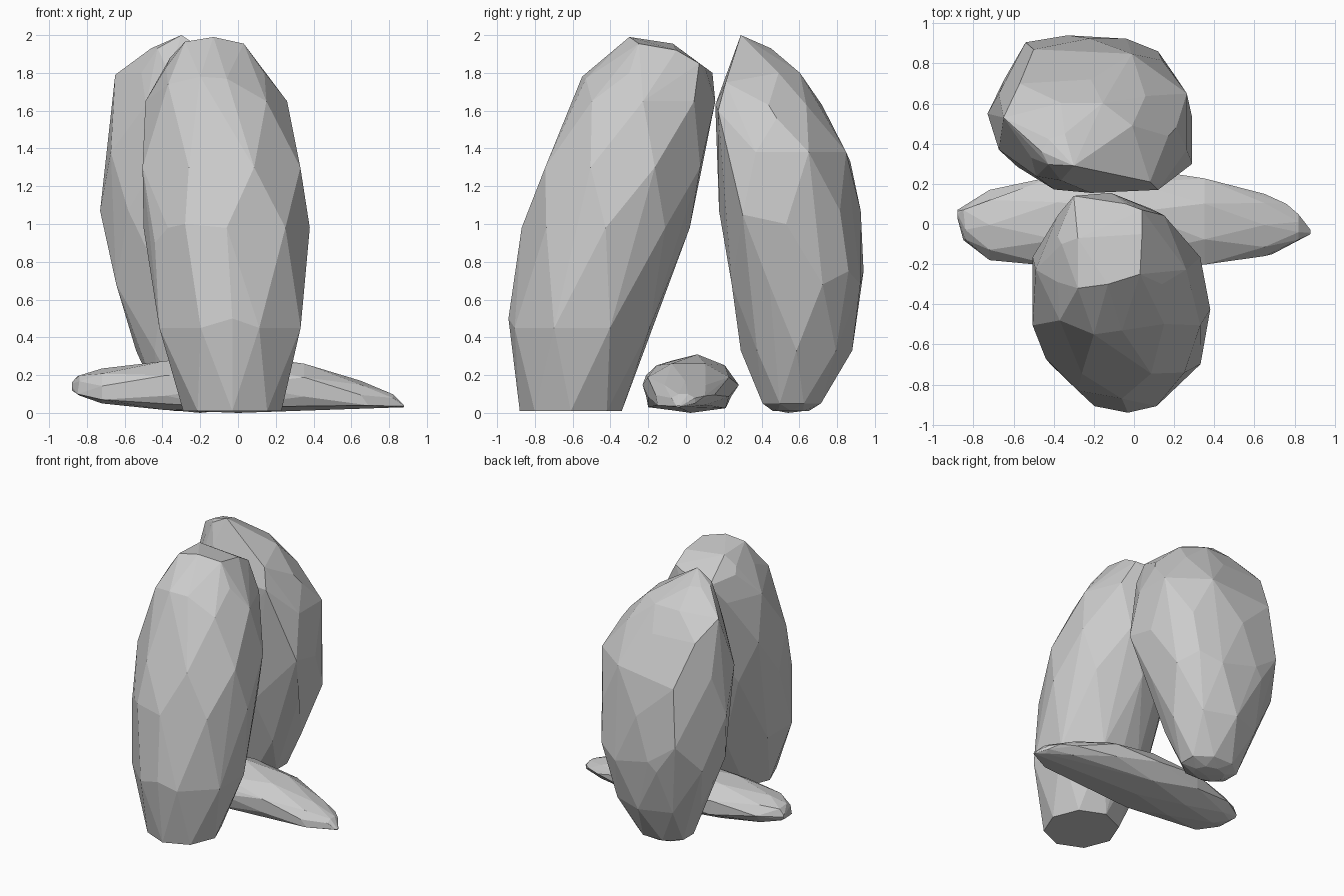
import bpy, bmesh, math
from mathutils import Vector

SIDES = 8


def rock(name, rings, chips=(), lengthwise=False):
    """Faceted stone: hull of staggered octagonal sections plus a few corner points.
    Ring = (position along axis, low u, high u, low v, high v)."""
    bm = bmesh.new()
    for i, (t, u0, u1, v0, v1) in enumerate(rings):
        shift = 0.5 * (i % 2)
        grow = 1.045 if i % 2 else 1.0
        for k in range(SIDES):
            a = 2 * math.pi * (k + shift) / SIDES
            u = (u0 + u1) / 2 + (u1 - u0) / 2 * grow * math.cos(a)
            v = (v0 + v1) / 2 + (v1 - v0) / 2 * grow * math.sin(a)
            co = Vector((t, u, v)) if lengthwise else Vector((u, v, t))
            co.z = max(co.z, 0.0)
            bm.verts.new(co)
    for p in chips:
        bm.verts.new(p)
    bmesh.ops.remove_doubles(bm, verts=bm.verts, dist=0.004)
    bmesh.ops.convex_hull(bm, input=bm.verts)
    # drop points that ended up inside the hull
    loose = [v for v in bm.verts if not v.link_faces]
    bmesh.ops.delete(bm, geom=loose, context='VERTS')
    # merge nearly coplanar triangles into broad chipped facets
    bmesh.ops.dissolve_limit(bm, angle_limit=math.radians(6),
                             verts=bm.verts, edges=bm.edges)
    bmesh.ops.recalc_face_normals(bm, faces=bm.faces)
    mesh = bpy.data.meshes.new(name)
    bm.to_mesh(mesh)
    bm.free()
    obj = bpy.data.objects.new(name, mesh)
    bpy.context.collection.objects.link(obj)
    return obj


# Front standing stone, leaning back, with a sloping crown facet
rock("front_stone", [
    (0.01, -0.29, 0.23, -0.88, -0.34),
    (0.45, -0.43, 0.345, -0.92, -0.18),
    (0.98, -0.50, 0.38, -0.87, 0.02),
    (1.30, -0.52, 0.345, -0.76, 0.09),
    (1.65, -0.49, 0.26, -0.61, 0.155),
    (1.83, -0.39, 0.11, -0.46, 0.11),
], chips=[
    (-0.03, -0.94, 0.50), (-0.20, -0.55, 1.78), (-0.06, -0.53, 1.77),
    (-0.28, -0.83, 1.00), (-0.44, -0.67, 0.90), (-0.37, -0.48, 1.74),
    (-0.13, -0.30, 1.99), (-0.28, -0.32, 1.965), (0.03, -0.25, 1.955),
    (-0.28, -0.07, 1.955), (0.04, -0.05, 1.92), (-0.36, -0.10, 1.88),
    (-0.30, 0.14, 1.80), (0.04, 0.07, 1.85), (0.14, -0.30, 1.80),
])

# Rear standing stone, narrow at the foot, peak towards its front left
rock("rear_stone", [
    (0.01, -0.34, -0.10, 0.46, 0.65),
    (0.05, -0.42, -0.01, 0.40, 0.72),
    (0.33, -0.54, 0.13, 0.29, 0.88),
    (0.68, -0.66, 0.23, 0.23, 0.935),
    (1.07, -0.73, 0.29, 0.175, 0.925),
    (1.38, -0.69, 0.28, 0.16, 0.86),
    (1.63, -0.60, 0.17, 0.155, 0.72),
    (1.80, -0.52, 0.00, 0.21, 0.61),
    (1.93, -0.46, -0.23, 0.27, 0.45),
], chips=[
    (-0.30, 0.29, 2.00), (-0.20, 0.54, 0.00),
    (-0.54, 0.905, 0.90), (-0.33, 0.94, 0.75), (0.12, 0.86, 0.75),
    (-0.50, 0.87, 1.33), (-0.57, 0.70, 1.64), (-0.65, 0.53, 1.79),
    (0.29, 0.30, 1.05), (0.29, 0.53, 1.00), (0.21, 0.48, 1.56),
    (0.12, 0.17, 1.60), (0.08, 0.21, 1.75),
])

# Flat stone lying between the two, along x
rock("lying_stone", [
    (-0.88, 0.03, 0.07, 0.12, 0.16),
    (-0.84, -0.08, 0.09, 0.09, 0.20),
    (-0.72, -0.18, 0.17, 0.05, 0.235),
    (-0.38, -0.22, 0.25, 0.01, 0.28),
    (0.00, -0.23, 0.28, 0.00, 0.295),
    (0.35, -0.21, 0.235, 0.01, 0.265),
    (0.65, -0.16, 0.15, 0.02, 0.17),
    (0.82, -0.08, 0.05, 0.03, 0.10),
    (0.88, -0.05, -0.03, 0.03, 0.04),
], chips=[
    (0.00, 0.06, 0.31), (-0.10, -0.20, 0.03), (0.00, 0.21, 0.025),
    (-0.72, -0.18, 0.07), (-0.85, -0.08, 0.10), (-0.85, 0.07, 0.195),
    (0.69, -0.15, 0.04), (0.76, 0.10, 0.09),
], lengthwise=True)
